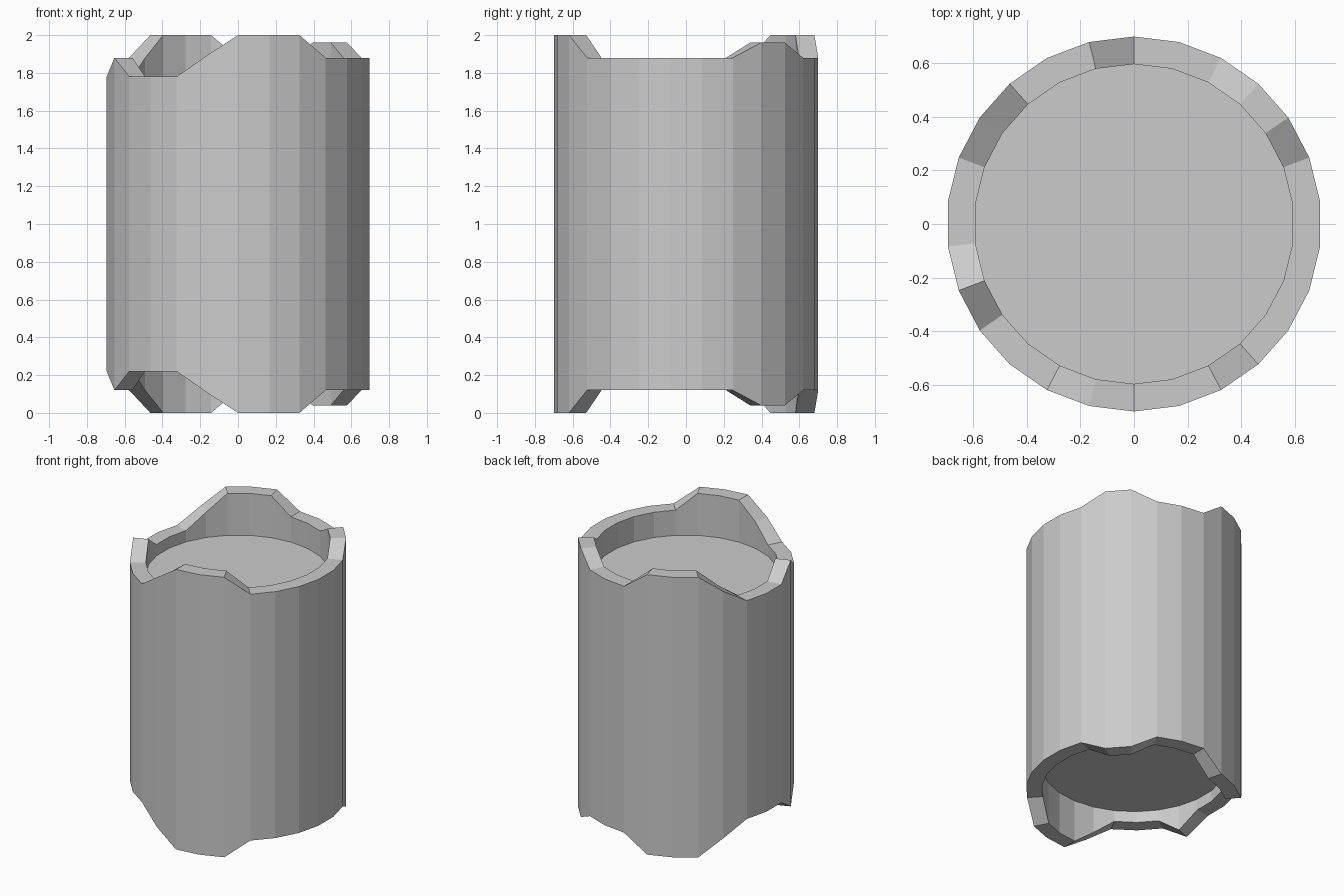
import bpy, bmesh
from math import sin, cos, tau

if "Cube" in bpy.data.objects:
    bpy.data.objects.remove(bpy.data.objects["Cube"])

SIDES = 26
R_OUT, R_IN, Z_MID, FLOOR = 0.70, 0.597, 1.0, 0.70

# Half-height of the jagged rim at each corner, clockwise from the back (+y), as (half-height, count)
RUNS = [(0.88, 3), (0.96, 2), (0.88, 6), (1.0, 3), (0.89, 1), (0.78, 3),
        (0.88, 1), (0.78, 3), (0.88, 1), (1.0, 3)]
rim = [h for h, n in RUNS for _ in range(n)]
flat = [FLOOR] * SIDES


def ring(bm, radius, heights, sign):
    return [bm.verts.new((radius * sin(tau * k / SIDES), radius * cos(tau * k / SIDES),
                          Z_MID + sign * heights[k])) for k in range(SIDES)]


bm = bmesh.new()
# Section: lower recess, jagged lower rim, outer wall, jagged upper rim, upper recess
rings = [ring(bm, R_IN, flat, -1), ring(bm, R_IN, rim, -1), ring(bm, R_OUT, rim, -1),
         ring(bm, R_OUT, rim, 1), ring(bm, R_IN, rim, 1), ring(bm, R_IN, flat, 1)]
for a, b in zip(rings, rings[1:]):
    for k in range(SIDES):
        j = (k + 1) % SIDES
        bm.faces.new((a[k], a[j], b[j], b[k]))
# Recessed end discs
bm.faces.new(rings[0])
bm.faces.new(rings[-1])
bmesh.ops.recalc_face_normals(bm, faces=bm.faces[:])

mesh = bpy.data.meshes.new("broken_column_drum")
bm.to_mesh(mesh)
bm.free()
bpy.context.collection.objects.link(bpy.data.objects.new("broken_column_drum", mesh))
